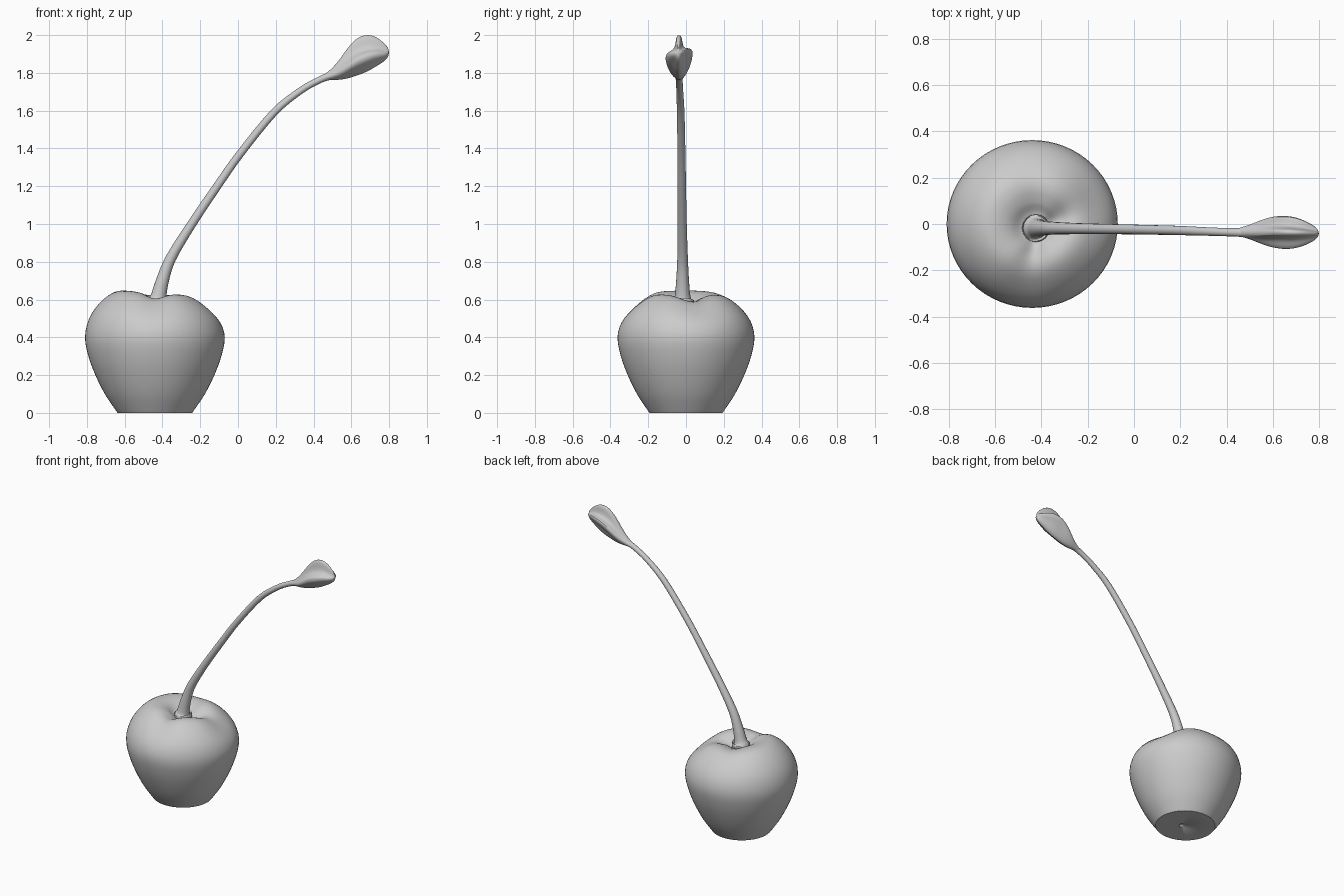
import bpy, bmesh
from math import sin, cos, pi, exp, atan2
from mathutils import Vector

cube = bpy.data.objects.get("Cube")
if cube:
    bpy.data.objects.remove(cube)

grey = bpy.data.materials.new("plain grey")
grey.use_nodes = True
COLOUR = (0.6, 0.6, 0.6, 1)
grey.diffuse_color = COLOUR
grey.node_tree.nodes["Principled BSDF"].inputs["Base Color"].default_value = COLOUR


def loft(name, rings, levels, sharp=40):
    """Skin closed rings of points, cap both ends, and smooth the result."""
    bm = bmesh.new()
    loops = [[bm.verts.new(p) for p in ring] for ring in rings]
    n = len(loops[0])
    for a, b in zip(loops, loops[1:]):
        for i in range(n):
            j = (i + 1) % n
            bm.faces.new((a[i], a[j], b[j], b[i]))
    bm.faces.new(loops[0][::-1])
    bm.faces.new(loops[-1])
    bmesh.ops.recalc_face_normals(bm, faces=bm.faces)
    mesh = bpy.data.meshes.new(name)
    bm.to_mesh(mesh)
    bm.free()
    mesh.materials.append(grey)
    obj = bpy.data.objects.new(name, mesh)
    bpy.context.collection.objects.link(obj)
    if levels:
        mod = obj.modifiers.new("smooth", "SUBSURF")
        mod.levels = mod.render_levels = levels
    bpy.ops.object.select_all(action="DESELECT")
    obj.select_set(True)
    bpy.context.view_layer.objects.active = obj
    bpy.ops.object.shade_smooth_by_angle(angle=sharp * pi / 180)
    return obj


def smooth_path(points, steps):
    """Catmull-Rom interpolation through tuples of any length."""
    pts = [Vector(p) for p in points]
    pts = [2 * pts[0] - pts[1]] + pts + [2 * pts[-1] - pts[-2]]
    out = []
    for a, b, c, d in zip(pts, pts[1:], pts[2:], pts[3:]):
        for k in range(steps):
            t = k / steps
            out.append(b + (c - a) * t / 2 + (2 * a - 5 * b + 4 * c - d) * t * t / 2
                       + (3 * b - a - 3 * c + d) * t ** 3 / 2)
    return out + [pts[-2]]


# Fruit: turned profile with a flat foot, a dimpled top and shallow grooves
def groove(angle, centre, width):
    d = atan2(sin(angle - centre), cos(angle - centre))
    return exp(-(d / width) ** 2)


def fruit_point(r, z, a):
    crown = max(0, min(1, (z - 0.4) / 0.2)) * min(1, r / 0.12)
    dip = (0.035 * groove(a, 0.25, 0.5) + 0.03 * groove(a, -1.6, 0.4)
           + 0.015 * groove(a, 1.7, 0.5) + 0.012 * (1 + cos(a)))
    return (-0.44 + r * cos(a) + 0.02 * (1 - min(1, r / 0.2)),
            0.98 * r * sin(a) - 0.015 * (1 - min(1, r / 0.2)), z - dip * crown)


profile = [(0.197, 0), (0.215, 0.025), (0.265, 0.1), (0.315, 0.2), (0.352, 0.3),
           (0.37, 0.4), (0.348, 0.5), (0.29, 0.585), (0.22, 0.637), (0.16, 0.647),
           (0.105, 0.628), (0.06, 0.59), (0.01, 0.575)]
foot = [(0.008, 0.012), (0.02, 0)]
outline = foot + [tuple(p) for p in smooth_path(profile, 3)]
SIDES = 64
loft("fruit", [[fruit_point(r, z, 2 * pi * i / SIDES) for i in range(SIDES)]
               for r, z in outline], 0, 45)


# Stem: tapering bent tube (x, y, z, radius) with a collar at its foot
path = [(-0.424, -0.018, 0.575, 0.058), (-0.424, -0.018, 0.597, 0.059),
        (-0.422, -0.018, 0.61, 0.043), (-0.40, -0.018, 0.70, 0.034),
        (-0.355, -0.018, 0.82, 0.028), (-0.245, -0.02, 1.0, 0.024),
        (-0.11, -0.022, 1.2, 0.022), (0.01, -0.024, 1.37, 0.021),
        (0.19, -0.028, 1.59, 0.02), (0.33, -0.033, 1.705, 0.018),
        (0.43, -0.036, 1.762, 0.018), (0.49, -0.037, 1.785, 0.02)]
samples = smooth_path(path, 4)
rings = []
for i, s in enumerate(samples):
    before, after = samples[max(0, i - 1)], samples[min(len(samples) - 1, i + 1)]
    tangent = (after.to_3d() - before.to_3d()).normalized()
    side = Vector((0, 1, 0))
    up = tangent.cross(side).normalized()
    rings.append([s.to_3d() + s[3] * (cos(k * pi / 8) * side + sin(k * pi / 8) * up)
                  for k in range(16)])
loft("stem", rings, 0, 60)

# Stem tip: swollen pod with a top fin and two side lobes
section = [(0, 0), (0.45, 0.17), (0.6, 0.35), (0.98, 0.48), (1.05, 0.66), (0.5, 0.62),
           (0.25, 0.76), (0.22, 1), (-0.22, 1), (-0.25, 0.72), (-0.5, 0.58),
           (-1.05, 0.52), (-0.98, 0.32), (-0.5, 0.22)]
# Stations: x, bottom z, top z, half width, how far the section leaves a circle
stations = [(0.44, 1.752, 1.784, 0.018, 0), (0.48, 1.762, 1.806, 0.024, 0.1),
            (0.53, 1.758, 1.86, 0.045, 0.45), (0.58, 1.76, 1.935, 0.064, 0.8),
            (0.63, 1.772, 1.99, 0.072, 1), (0.68, 1.79, 2.006, 0.072, 1),
            (0.73, 1.822, 1.996, 0.058, 1), (0.775, 1.855, 1.957, 0.036, 0.9),
            (0.80, 1.885, 1.93, 0.014, 0.6)]
rings = []
for x, low, high, half, blend in stations:
    ring = []
    for k, (u, v) in enumerate(section):
        a = 2 * pi * k / len(section) - pi / 2
        u = blend * u + (1 - blend) * cos(a)
        v = blend * v + (1 - blend) * (0.5 + 0.5 * sin(a))
        ring.append((x, -0.035 - 0.03 * max(0, x - 0.6) + half * u, low + (high - low) * v))
    rings.append(ring)
loft("stem_tip", rings, 2, 60)
